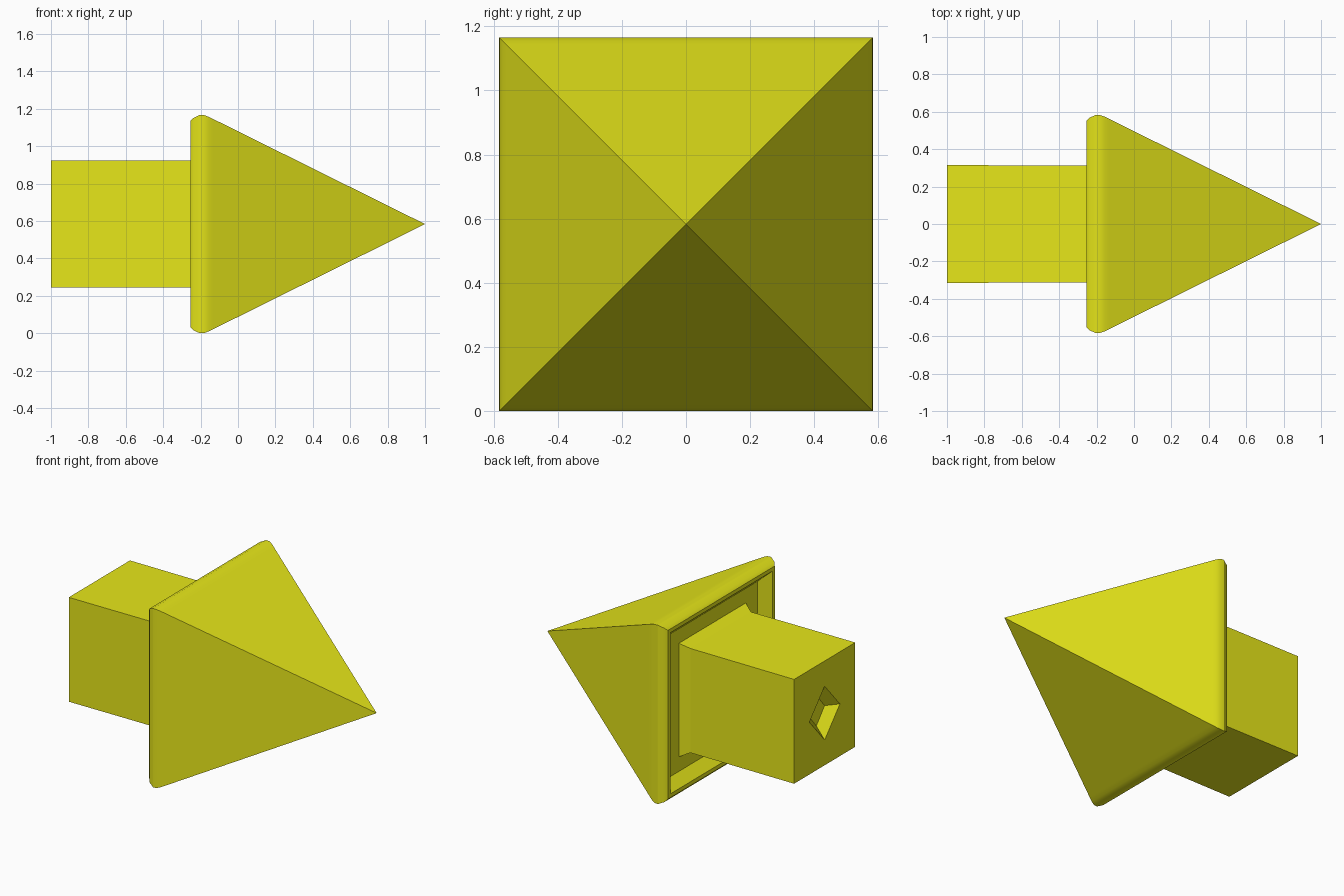
import bpy, bmesh, math

if "Cube" in bpy.data.objects:
    bpy.data.objects.remove(bpy.data.objects["Cube"])

CZ = 0.583  # height of the long axis

mat = bpy.data.materials.new("yellow")
mat.diffuse_color = (0.8, 0.8, 0.01, 1)
mat.use_nodes = True
mat.node_tree.nodes["Principled BSDF"].inputs["Base Color"].default_value = mat.diffuse_color


def square(x, hy, hz=None):
    hz = hz or hy
    return [(x, sy * hy, CZ + sz * hz) for sy, sz in ((1, 1), (-1, 1), (-1, -1), (1, -1))]


def diamond(x, hy, hz):
    return [(x, y * hy, CZ + z * hz) for y, z in ((0, 1), (-1, 0), (0, -1), (1, 0))]


def loft(name, rings, cap_start=False, tip=None):
    bm = bmesh.new()
    loops = [[bm.verts.new(p) for p in r] for r in rings]
    for a, b in zip(loops, loops[1:]):
        for i in range(4):
            j = (i + 1) % 4
            bm.faces.new((a[i], a[j], b[j], b[i]))
    if cap_start:
        bm.faces.new(loops[0])
    if tip:
        t = bm.verts.new(tip)
        for i in range(4):
            bm.faces.new((loops[-1][i], loops[-1][(i + 1) % 4], t))
    bmesh.ops.recalc_face_normals(bm, faces=bm.faces)
    me = bpy.data.meshes.new(name)
    bm.to_mesh(me)
    bm.free()
    me.materials.append(mat)
    ob = bpy.data.objects.new(name, me)
    bpy.context.collection.objects.link(ob)
    bpy.ops.object.select_all(action='DESELECT')
    ob.select_set(True)
    bpy.context.view_layer.objects.active = ob
    bpy.ops.object.shade_smooth_by_angle(angle=math.radians(25))
    return ob


# Shaft: tapered diamond socket in the end, straight box, flared foot
loft("shaft", [
    diamond(-0.94, 0.085, 0.10),
    diamond(-1.0, 0.157, 0.175),
    square(-1.0, 0.315, 0.34),
    square(-0.25, 0.312, 0.34),
    square(-0.19, 0.345, 0.37),
], cap_start=True)

# Head: recessed back, rounded rim, pyramid point
loft("pyramid_head", [
    square(-0.19, 0.345, 0.37),
    square(-0.19, 0.465),
    square(-0.255, 0.525),
    square(-0.255, 0.55),
    square(-0.24, 0.567),
    square(-0.205, 0.583),
    square(-0.18, 0.582),
    square(-0.155, 0.573),
    square(-0.13, 0.5606),
], tip=(1.0, 0, CZ))
